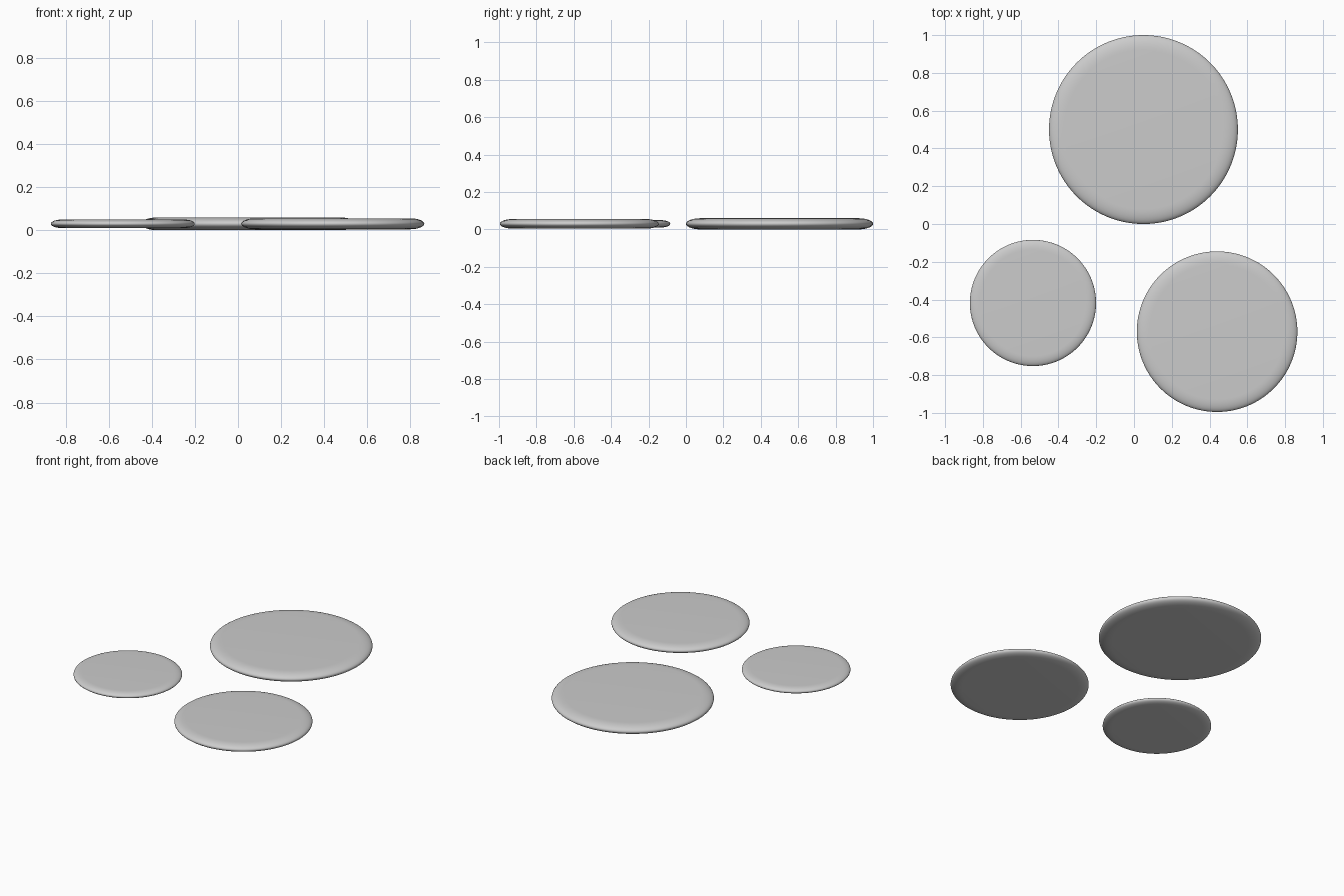
import bpy, bmesh
from math import sin, cos, pi

if "Cube" in bpy.data.objects:
    bpy.data.objects.remove(bpy.data.objects["Cube"])

MID_Z = 0.03


def pebble_disc(name, x, y, radius):
    """Flat disc with a soft elliptical rim, thickness proportional to radius."""
    half, rim = 0.06 * radius, 0.16 * radius
    n, sides = 16, 128
    # rim profile from the lower flat face to the upper one
    profile = [(radius - rim + rim * cos(a), half * sin(a))
               for a in (-pi / 2 + pi * i / n for i in range(n + 1))]
    bm = bmesh.new()
    rings = [[bm.verts.new((r * cos(2 * pi * s / sides), r * sin(2 * pi * s / sides), z))
              for s in range(sides)] for r, z in profile]
    for lo, hi in zip(rings, rings[1:]):
        for s in range(sides):
            t = (s + 1) % sides
            bm.faces.new((lo[s], lo[t], hi[t], hi[s]))
    # flat faces
    bm.faces.new(rings[-1])
    bm.faces.new(rings[0][::-1])
    for f in bm.faces:
        f.smooth = True
    mesh = bpy.data.meshes.new(name)
    bm.to_mesh(mesh)
    bm.free()
    obj = bpy.data.objects.new(name, mesh)
    obj.location = (x, y, MID_Z)
    bpy.context.collection.objects.link(obj)


# three discs sharing one mid-plane
pebble_disc("large_disc", 0.05, 0.5, 0.5)
pebble_disc("medium_disc", 0.44, -0.57, 0.425)
pebble_disc("small_disc", -0.535, -0.418, 0.334)
